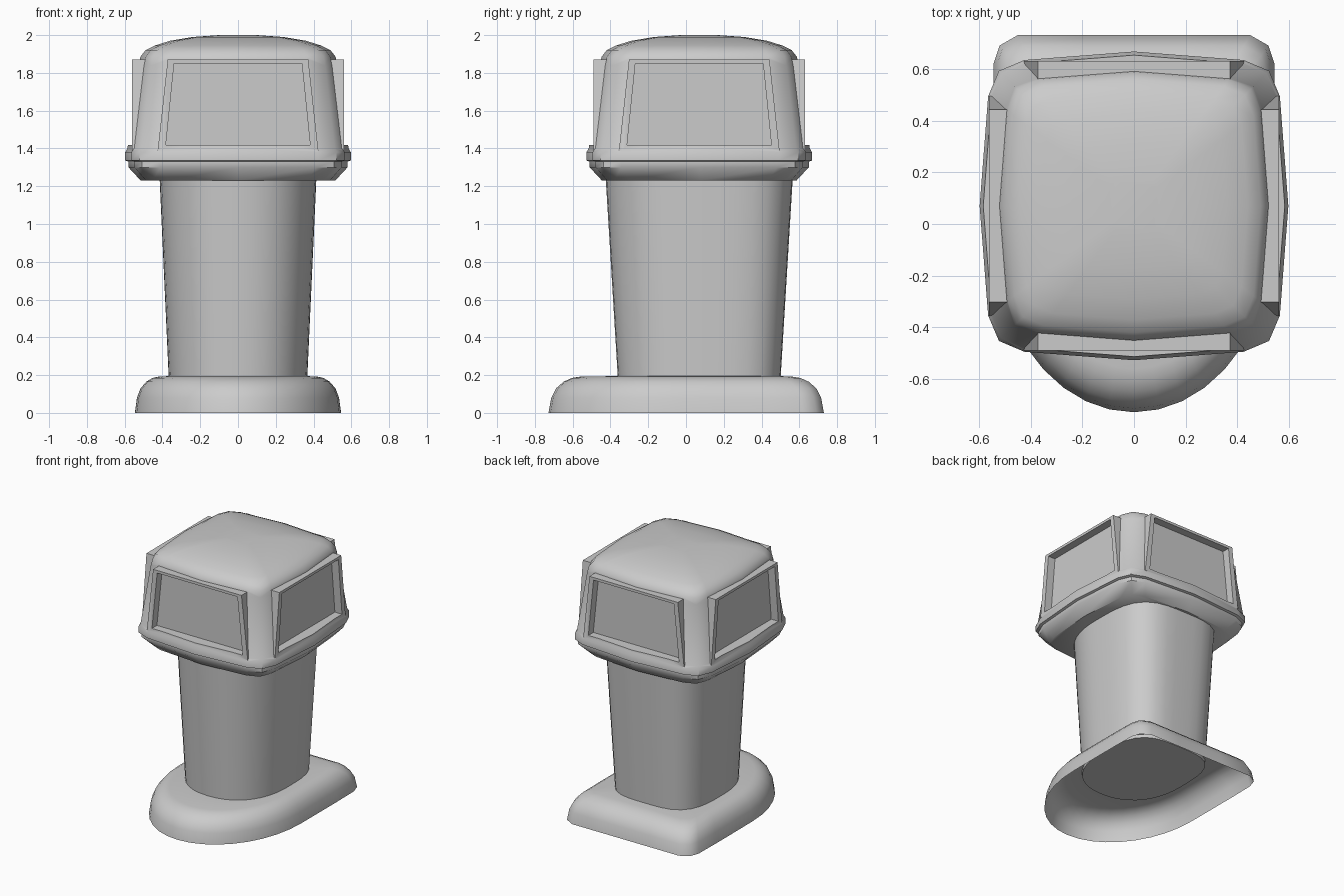
import bpy, bmesh
from math import sin, cos, pi, atan2, radians
from mathutils import Matrix

if "Cube" in bpy.data.objects:
    bpy.data.objects.remove(bpy.data.objects["Cube"])

CY = 0.07  # the column and head sit slightly behind the base centre


def loft(name, rings, caps=True, smooth=40):
    """Skin a stack of equal-length rings of 3D points."""
    bm = bmesh.new()
    vs = [[bm.verts.new(p) for p in r] for r in rings]
    n = len(vs[0])
    for a, b in zip(vs, vs[1:]):
        for i in range(n):
            j = (i + 1) % n
            bm.faces.new((a[i], a[j], b[j], b[i]))
    if caps:
        bm.faces.new(vs[0][::-1])
        bm.faces.new(vs[-1])
    bmesh.ops.recalc_face_normals(bm, faces=bm.faces)
    me = bpy.data.meshes.new(name)
    bm.to_mesh(me)
    bm.free()
    ob = bpy.data.objects.new(name, me)
    bpy.context.collection.objects.link(ob)
    if smooth:
        shade(ob, smooth)
    return ob


def shade(ob, angle):
    bpy.ops.object.select_all(action='DESELECT')
    bpy.context.view_layer.objects.active = ob
    ob.select_set(True)
    bpy.ops.object.shade_smooth_by_angle(angle=radians(angle))


def boolean(ob, other, op):
    m = ob.modifiers.new(op, 'BOOLEAN')
    m.operation, m.solver, m.object = op, 'EXACT', other
    bpy.context.view_layer.objects.active = ob
    bpy.ops.object.modifier_apply(modifier=m.name)
    bpy.data.objects.remove(other)


def oval(t, rx, ry, z):
    """Column outline in direction t: round at the front, squarer at the back."""
    c, s = cos(t), sin(t)
    n = 2.25 if s < 0 else 3.5
    k = (abs(c / rx) ** n + abs(s / ry) ** n) ** (-1 / n)
    return (k * c, CY + k * s, z)


# Base: rounded front, square back, open underneath
plan = [(0.545 * cos(a), -0.02 + 0.708 * sin(a))
        for a in [pi + pi * i / 18 for i in range(19)]]
plan += [(0.546, 0.2), (0.546, 0.42), (0.543, 0.62), (0.52, 0.69), (0.45, 0.73), (0.2, 0.73)]
plan += [(-x, y) for x, y in plan[:-7:-1]]
base_rings = [[(x * s, y * s, z) for x, y in plan] for z, s in
              ((0, 1), (0.08, 0.98), (0.13, 0.945), (0.165, 0.89), (0.185, 0.83), (0.192, 0.77))]
base_rings.append([oval(atan2(y - CY, x), 0.36, 0.425, 0.195) for x, y in plan])
loft("base", base_rings, caps=False, smooth=50)

# Column: tapered rounded post, wider at the top
loft("column", [[oval(2 * pi * i / 40, rx, ry, z) for i in range(40)]
                for z, rx, ry in ((0.17, 0.366, 0.43), (1.24, 0.415, 0.495))])

# Head: bowed square section with rim and shallow dome
quarter = [(1, 0), (0.945, 0.71), (0.875, 0.875), (0.71, 0.945)]
section = []
for k in range(4):
    for x, y in quarter:
        section.append([(x, y), (-y, x), (-x, -y), (y, -x)][k])
profile = ((1.23, 0.515), (1.30, 0.58), (1.33, 0.58), (1.336, 0.597), (1.38, 0.597),
           (1.402, 0.585), (1.84, 0.527), (1.885, 0.517), (1.92, 0.49),
           (1.945, 0.44), (1.97, 0.36), (1.99, 0.24), (2.0, 0.10))
head = loft("head", [[(x * w, CY + y * w, z) for x, y in section] for z, w in profile], smooth=0)


def panel(name, d0, d1, z0, x0, z1, x1, k):
    """Trapezoid block facing outward on side k of the head."""
    m = Matrix.Translation((0, CY, 0)) @ Matrix.Rotation(k * pi / 2, 4, 'Z')
    return loft(name, [[m @ Matrix.Translation((x, -d, z)).translation for x, z in
                        ((-x0, z0), (x0, z0), (x1, z1), (-x1, z1))] for d in (d0, d1)], smooth=0)


# Four window frames standing out from the head, each with a recessed pane
for k in range(4):
    boolean(head, panel("frame", 0.42, 0.56, 1.39, 0.425, 1.87, 0.372, k), 'UNION')
for k in range(4):
    boolean(head, panel("recess", 0.50, 0.75, 1.417, 0.382, 1.85, 0.338, k), 'DIFFERENCE')
shade(head, 44)
